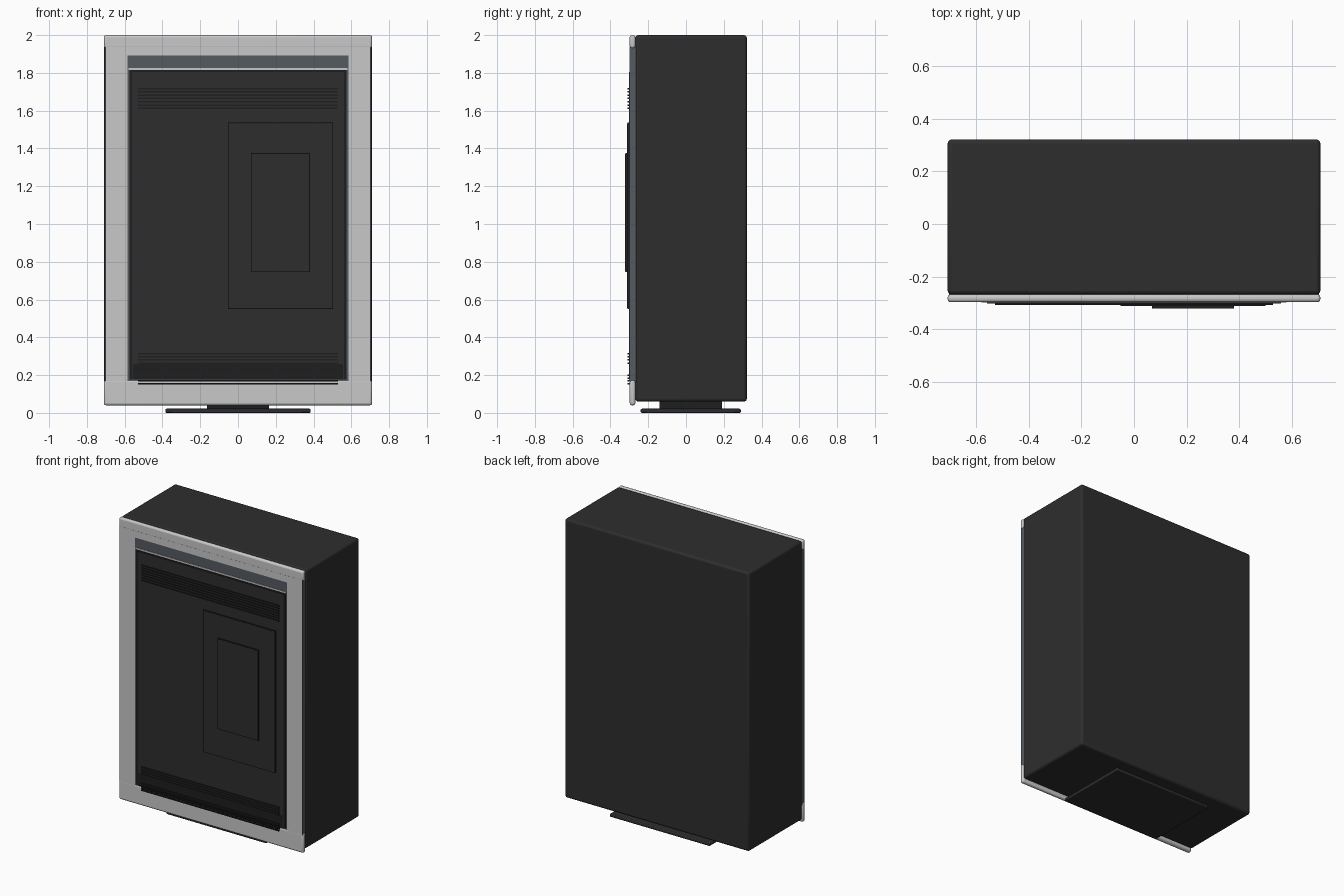
import bpy

if "Cube" in bpy.data.objects:
    bpy.data.objects.remove(bpy.data.objects["Cube"])


def material(name, rgb):
    m = bpy.data.materials.new(name)
    m.diffuse_color = (*rgb, 1)
    m.use_nodes = True
    m.node_tree.nodes["Principled BSDF"].inputs["Base Color"].default_value = m.diffuse_color
    return m


DARK = material("charcoal", (0.027, 0.027, 0.027))
BLACK = material("black", (0.013, 0.013, 0.013))
LIGHT = material("light grey", (0.58, 0.58, 0.58))
SLATE = material("slate", (0.09, 0.105, 0.12))


def box(name, x, y, z, mat, bevel=0.0, segments=3):
    """Box given by its (min, max) range on each axis."""
    bpy.ops.mesh.primitive_cube_add(size=1, location=[sum(r) / 2 for r in (x, y, z)])
    ob = bpy.context.object
    ob.name = name
    ob.scale = [r[1] - r[0] for r in (x, y, z)]
    bpy.ops.object.transform_apply(location=False, rotation=False, scale=True)
    ob.data.materials.append(mat)
    if bevel:
        mod = ob.modifiers.new("soft_edges", 'BEVEL')
        mod.width = bevel
        mod.segments = segments
        bpy.ops.object.shade_smooth_by_angle()
    return ob


# Cabinet body
box("cabinet", (-0.71, 0.71), (-0.268, 0.322), (0.06, 2.0), DARK, 0.015)

# Foot: neck and flat plate
box("foot_neck", (-0.165, 0.165), (-0.14, 0.19), (0.015, 0.065), BLACK)
box("foot_plate", (-0.385, 0.385), (-0.24, 0.29), (0.0, 0.022), DARK, 0.006, 2)

# Front surround: slate backing between two pale bars
box("surround_backing", (-0.705, 0.705), (-0.2955, -0.262), (0.16, 1.94), SLATE)
box("top_bar", (-0.71, 0.71), (-0.298, -0.268), (1.93, 2.0), LIGHT, 0.012)
box("bottom_bar", (-0.71, 0.71), (-0.298, -0.268), (0.04, 0.175), LIGHT, 0.012)

# Pale facing on the surround
for side, s in (("left", -1), ("right", 1)):
    box(side + "_facing", sorted((s * 0.585, s * 0.70)), (-0.298, -0.294),
        (0.165, 1.94), LIGHT)
box("top_facing", (-0.59, 0.59), (-0.298, -0.294), (1.893, 1.94), LIGHT)
box("door_top_trim", (-0.58, 0.58), (-0.299, -0.294), (1.815, 1.825), LIGHT)

# Door with its raised panels
box("door_surround", (-0.575, 0.575), (-0.299, -0.29), (0.177, 1.816), BLACK)
box("door", (-0.56, 0.56), (-0.302, -0.29), (0.177, 1.805), DARK)
box("door_lower_recess", (-0.555, 0.555), (-0.303, -0.299), (0.177, 0.26), BLACK)


def raised_panel(name, x, z, front):
    """Panel with a fine dark border line."""
    box(name + "_border", x, (front + 0.001, -0.298), z, BLACK)
    e = 0.004
    box(name, (x[0] + e, x[1] - e), (front, -0.298), (z[0] + e, z[1] - e), DARK)


raised_panel("large_panel", (-0.053, 0.503), (0.55, 1.537), -0.312)
raised_panel("small_panel", (0.068, 0.38), (0.745, 1.375), -0.322)

# Vent slats
for group, z0, count, step in (("upper", 1.612, 7, 0.0175),
                               ("middle", 0.264, 4, 0.0165),
                               ("lower", 0.154, 4, 0.0150)):
    for i in range(count):
        z = z0 + i * step
        box(f"{group}_slat_{i + 1}", (-0.53, 0.53), (-0.309, -0.29),
            (z - 0.004, z + 0.004), BLACK)
